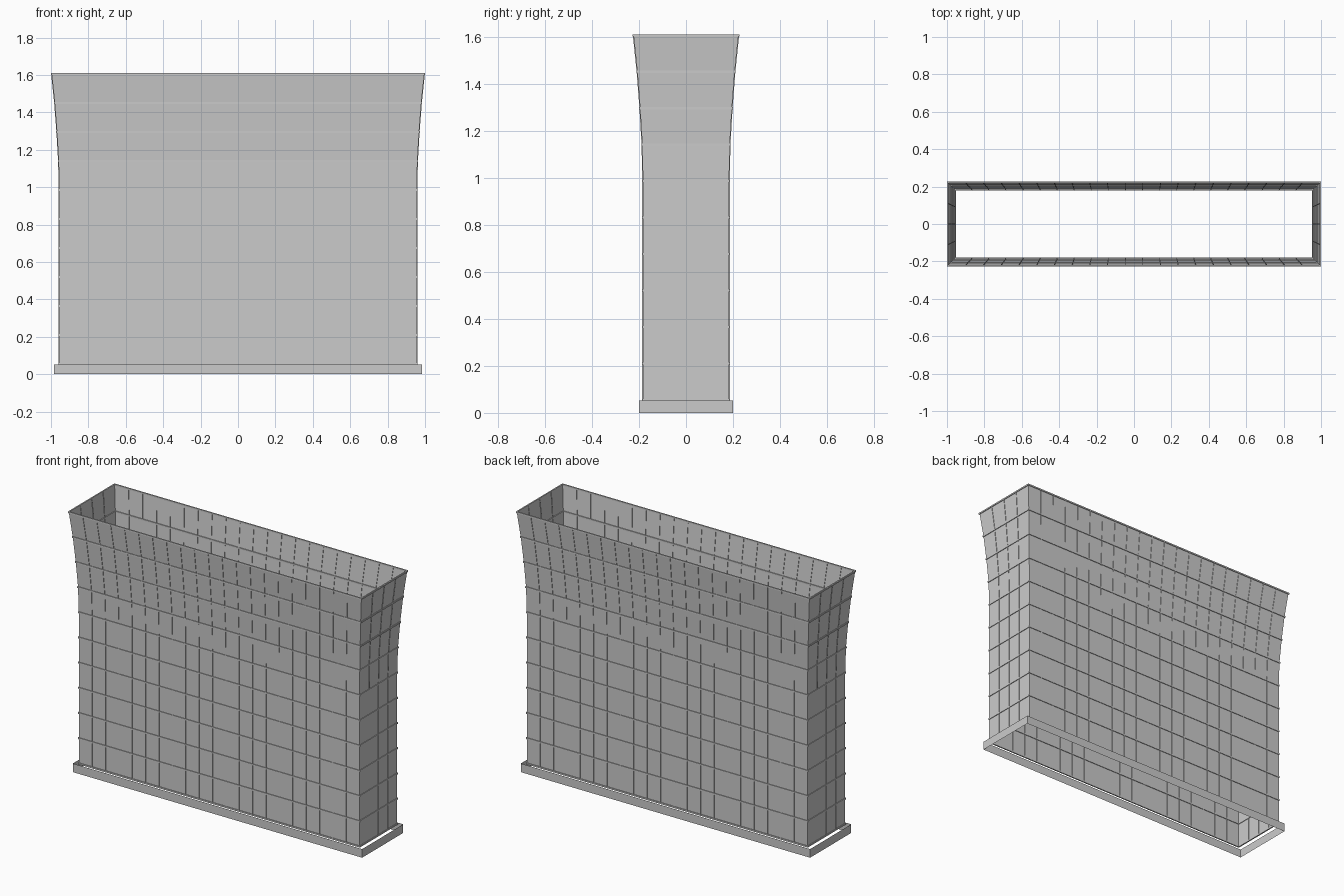
import bpy

if "Cube" in bpy.data.objects:
    bpy.data.objects.remove(bpy.data.objects["Cube"])

# Course heights and how far the wall flares outward at each one
LEVELS = [0.055 + 0.155 * i for i in range(11)]
FLARE = [0, 0, 0, 0, 0, 0, 0, 0.003, 0.012, 0.024, 0.04]
HX, HY = 0.956, 0.183
COLS_X, COLS_Y = 21, 4


def make(name, verts, faces):
    me = bpy.data.meshes.new(name)
    me.from_pydata(verts, [], faces)
    me.update()
    ob = bpy.data.objects.new(name, me)
    bpy.context.collection.objects.link(ob)
    return ob


def rect(x, y, z):
    return [(-x, -y, z), (x, -y, z), (x, y, z), (-x, y, z)]


def loft(name, rings, closed=False):
    """Skin four-sided rings; closed joins the last ring to the first."""
    n = len(rings)
    verts = [v for r in rings for v in r]
    faces = []
    for i in range(n if closed else n - 1):
        a, b = i * 4, ((i + 1) % n) * 4
        for j in range(4):
            k = (j + 1) % 4
            faces.append((a + j, a + k, b + k, b + j))
    return make(name, verts, faces)


# Base skirt: open thin ribbon around the foot
loft("base_skirt", [rect(0.985, 0.2, 0), rect(0.985, 0.2, 0.053)])

# Thin flared wall sheet, open at top and bottom
loft("wall", [rect(HX + f, HY + f, z) for z, f in zip(LEVELS, FLARE)])

# Horizontal rails at every course
D, H = 0.004, 0.0045
for i, (z, f) in enumerate(zip(LEVELS, FLARE)):
    x, y = HX + f, HY + f
    loft(f"rail_{i}", [rect(x + D, y + D, z - H), rect(x + D, y + D, z + H),
                       rect(x - D, y - D, z + H), rect(x - D, y - D, z - H)], True)


# Vertical seam bars that follow the flare
def seam(name, t, along_x, side):
    w, d = 0.002, 0.003
    rings = []
    for z, f in zip(LEVELS, FLARE):
        x, y = HX + f, HY + f
        ring = []
        for a, b in ((-w, -d), (w, -d), (w, d), (-w, d)):
            if along_x:
                ring.append((t * x + a, side * y + b, z))
            else:
                ring.append((side * x - b, t * y + a, z))
        rings.append(ring)
    loft(name, rings)


for side in (-1, 1):
    for c in range(1, COLS_X):
        seam(f"long_seam_{side}_{c}", 2 * c / COLS_X - 1, True, side)
    for c in range(1, COLS_Y):
        seam(f"end_seam_{side}_{c}", 2 * c / COLS_Y - 1, False, side)
